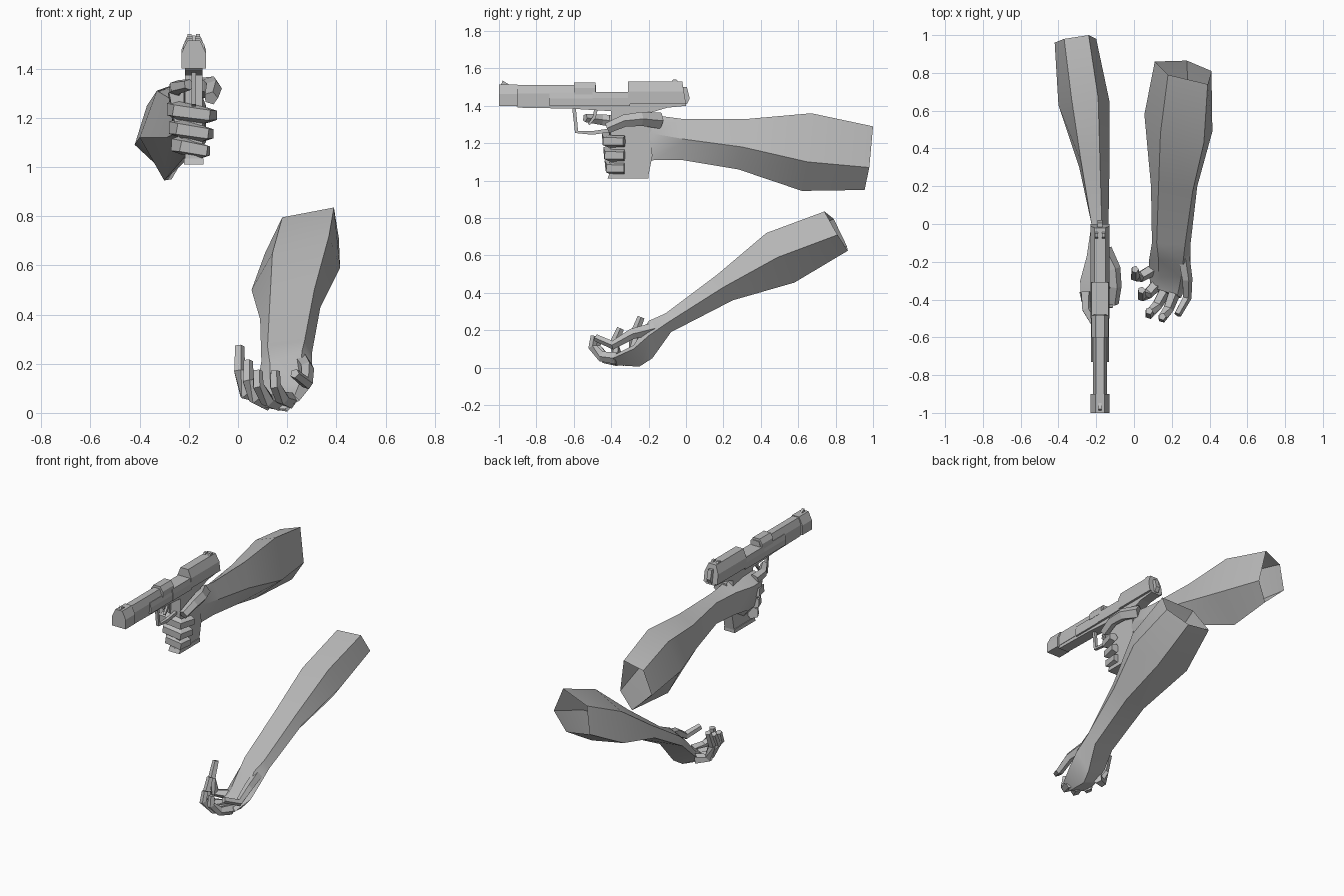
import bpy, bmesh, math
from mathutils import Vector

cube = bpy.data.objects.get("Cube")
if cube:
    bpy.data.objects.remove(cube)

grey = bpy.data.materials.new("plain grey")
grey.use_nodes = True
COLOUR = (0.5, 0.5, 0.5, 1)
grey.diffuse_color = COLOUR
grey.node_tree.nodes["Principled BSDF"].inputs["Base Color"].default_value = COLOUR

GUN_X = -0.18


def finish(name, bm, smooth=None):
    bmesh.ops.recalc_face_normals(bm, faces=bm.faces)
    mesh = bpy.data.meshes.new(name)
    bm.to_mesh(mesh)
    bm.free()
    mesh.materials.append(grey)
    ob = bpy.data.objects.new(name, mesh)
    bpy.context.collection.objects.link(ob)
    if smooth:
        bpy.ops.object.select_all(action='DESELECT')
        ob.select_set(True)
        bpy.context.view_layer.objects.active = ob
        bpy.ops.object.shade_smooth_by_angle(angle=math.radians(smooth))
    return ob


def loft(name, rings, cap_start=True, cap_end=True, smooth=None):
    """Skin a row of equal-sized rings of points."""
    bm = bmesh.new()
    rows = [[bm.verts.new(p) for p in ring] for ring in rings]
    n = len(rows[0])
    for a, b in zip(rows, rows[1:]):
        for i in range(n):
            j = (i + 1) % n
            bm.faces.new((a[i], a[j], b[j], b[i]))
    if cap_start:
        bm.faces.new(rows[0])
    if cap_end:
        bm.faces.new(rows[-1])
    return finish(name, bm, smooth)


def digit(name, path, radius, tip=0.65, sides=5, smooth=None):
    """Tapered tube along a path, used for fingers and thin bars."""
    pts = [Vector(p) for p in path]
    rings = []
    for k, p in enumerate(pts):
        d = (pts[min(k + 1, len(pts) - 1)] - pts[max(k - 1, 0)]).normalized()
        ref = Vector((0, 0, 1)) if abs(d.z) < 0.8 else Vector((0, 1, 0))
        u = d.cross(ref).normalized()
        v = u.cross(d)
        r = radius * (1 + (tip - 1) * k / (len(pts) - 1))
        angles = [math.tau * (i + 0.5) / sides for i in range(sides)]
        rings.append([p + r * (u * math.cos(a) + v * math.sin(a)) for a in angles])
    return loft(name, rings, smooth=smooth)


def prism(name, profile, half, x=GUN_X):
    """Side profile of (y, z) points given a thickness across x."""
    return loft(name, [[(x + s * half, y, z) for y, z in profile] for s in (-1, 1)])


def slide_part(name, y0, y1, z0, z1, half, top, rear_lean=0):
    """Bar with a bevelled upper half, running along y."""
    mid = z0 + (z1 - z0) * 0.55
    outline = [(-half, z0), (half, z0), (half, mid), (top, z1), (-top, z1), (-half, mid)]
    lean = lambda z: rear_lean * (z - z0) / (z1 - z0)
    return loft(name, [[(GUN_X + x, y0, z) for x, z in outline],
                       [(GUN_X + x, y1 - lean(z), z) for x, z in outline]])


# Gun arm, open at the elbow, running into the back of the hand
loft("right_arm", [
    [(-.24, 1, 1.29), (-.2, .98, 1.07), (-.27, .955, .95), (-.42, .96, 1.09), (-.37, .98, 1.25)],
    [(-.19, .67, 1.36), (-.13, .65, 1.1), (-.3, .62, .945), (-.4, .63, 1.12), (-.33, .66, 1.31)],
    [(-.18, .33, 1.33), (-.13, .3, 1.18), (-.2, .28, 1.06), (-.29, .3, 1.12), (-.28, .33, 1.28)],
    [(-.17, -.02, 1.33), (-.135, 0, 1.22), (-.17, -.02, 1.11), (-.225, 0, 1.15), (-.225, 0, 1.29)],
    [(-.17, -.17, 1.35), (-.13, -.17, 1.25), (-.17, -.17, 1.11), (-.24, -.17, 1.15), (-.25, -.17, 1.3)],
    [(-.2, -.3, 1.36), (-.2, -.3, 1.25), (-.21, -.3, 1.08), (-.26, -.3, 1.14), (-.285, -.3, 1.3)],
    [(-.22, -.41, 1.35), (-.22, -.41, 1.25), (-.22, -.4, 1.1), (-.25, -.4, 1.14), (-.28, -.41, 1.3)],
], cap_start=False, smooth=30)

# Gripping fingers, thumb and trigger finger
for name, z, reach in (("middle", 1.225, 0), ("ring", 1.15, .015), ("little", 1.08, .03)):
    digit("right_" + name + "_finger",
          [(-.255 + reach / 2, -.36, z + .01), (-.25 + reach, -.42 + reach / 2, z + .005),
           (-.13 - reach / 2, -.42 + reach / 2, z - .015), (-.11 - reach, -.33, z - .015)],
          .042, tip=.75)
digit("right_index_finger", [(-.25, -.36, 1.315), (-.25, -.45, 1.325), (-.2, -.54, 1.335)], .036)
digit("right_thumb", [(-.16, -.14, 1.32), (-.11, -.24, 1.33), (-.1, -.33, 1.32), (-.11, -.42, 1.28)], .045)

# Support arm, open at the elbow, running into the cupped palm
loft("left_arm", [
    [(.18, .79, .795), (.39, .74, .835), (.41, .81, .71), (.28, .865, .625), (.11, .86, .65)],
    [(.14, .48, .65), (.37, .43, .72), (.415, .49, .59), (.29, .58, .455), (.055, .58, .5)],
    [(.13, .2, .46), (.31, .17, .5), (.335, .2, .43), (.27, .25, .36), (.09, .2, .38)],
    [(.12, -.1, .27), (.27, -.11, .29), (.3, -.1, .24), (.25, -.08, .19), (.095, -.1, .21)],
    [(.13, -.19, .2), (.26, -.2, .25), (.3, -.2, .17), (.22, -.18, .05), (.08, -.19, .12)],
    [(.13, -.28, .1), (.25, -.28, .12), (.29, -.28, .1), (.2, -.25, .005), (.08, -.27, .06)],
    [(.11, -.34, .06), (.23, -.38, .07), (.25, -.39, .05), (.19, -.4, .015), (.09, -.34, .025)],
], cap_start=False, smooth=30)

# Cupped fingers and thumb
left_digits = {
    "little_finger": [(.1, -.24, .07), (.03, -.28, .08), (.005, -.28, .17), (.005, -.24, .27)],
    "ring_finger": [(.12, -.32, .04), (.07, -.37, .06), (.04, -.385, .13), (.04, -.35, .21)],
    "middle_finger": [(.16, -.36, .04), (.12, -.43, .05), (.08, -.48, .11), (.08, -.46, .17)],
    "index_finger": [(.21, -.37, .05), (.18, -.45, .06), (.15, -.5, .11), (.15, -.49, .17)],
    "thumb": [(.26, -.17, .21), (.28, -.29, .18), (.28, -.39, .12), (.23, -.48, .16)],
}
for name, path in left_digits.items():
    digit("left_" + name, path, .034, tip=.6)

# Pistol slide and barrel
slide_part("muzzle_block", -1, -.9, 1.4, 1.515, .05, .025)
slide_part("barrel", -.9, -.48, 1.41, 1.51, .038, .022)
slide_part("barrel_shroud", -.73, -.48, 1.4, 1.47, .047, .04)
slide_part("barrel_collar", -.6, -.485, 1.46, 1.525, .044, .024)
slide_part("slide_middle", -.5, -.3, 1.4, 1.475, .05, .044)
slide_part("slide_rear", -.31, 0, 1.41, 1.53, .05, .028, rear_lean=.02)
prism("hammer", [(-.03, 1.41), (.005, 1.41), (.02, 1.44), (.005, 1.5), (-.03, 1.5)], .014)
prism("front_sight", [(-.99, 1.51), (-.98, 1.535), (-.94, 1.51)], .008)
for side in (-1, 1):
    prism("rear_sight", [(-.08, 1.525), (-.07, 1.54), (-.05, 1.54), (-.04, 1.525)], .008, GUN_X + side * .018)

# Frame, grip and magazine base
prism("frame", [(-.92, 1.41), (-.9, 1.39), (-.62, 1.385), (-.38, 1.37), (-.2, 1.36),
                (-.1, 1.39), (0, 1.4), (0, 1.415)], .035)
prism("grip", [(-.4, 1.38), (-.19, 1.38), (-.18, 1.13), (-.2, 1.03), (-.41, 1.03)], .035)
prism("magazine_base", [(-.42, 1.01), (-.2, 1.01), (-.2, 1.035), (-.41, 1.035)], .04)

# Trigger and guard
digit("trigger_guard", [(GUN_X, -.6, 1.4), (GUN_X, -.585, 1.26), (GUN_X, -.5, 1.255),
                        (GUN_X, -.4, 1.27)], .014, tip=1, sides=4)
digit("trigger", [(GUN_X, -.48, 1.39), (GUN_X, -.49, 1.34), (GUN_X, -.52, 1.3)], .014, sides=4)
